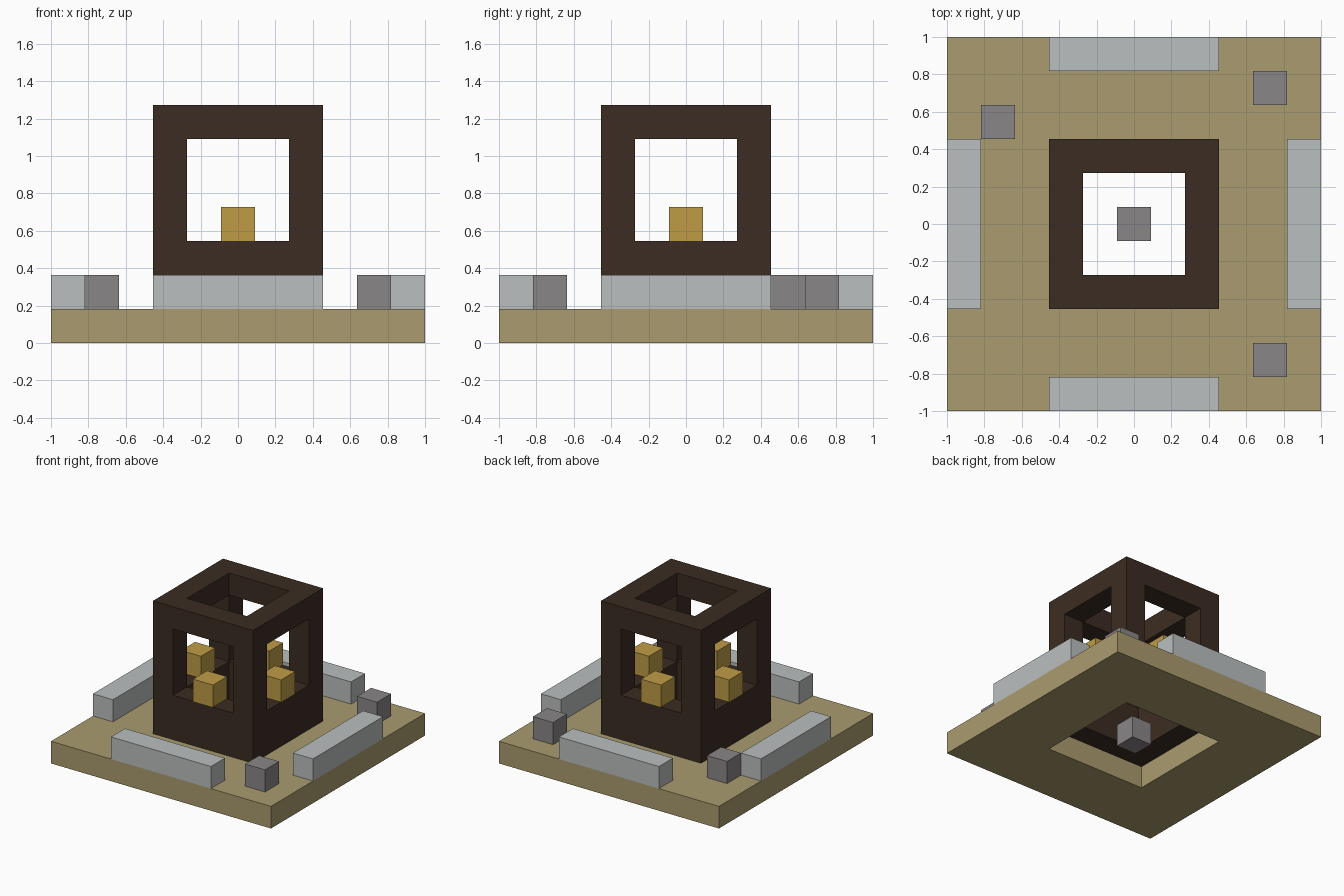
import bpy

if "Cube" in bpy.data.objects:
    bpy.data.objects.remove(bpy.data.objects["Cube"], do_unlink=True)

U = 2 / 11  # one block


def linear(c):
    return c / 12.92 if c <= 0.04045 else ((c + 0.055) / 1.055) ** 2.4


def material(name, hex_code):
    rgb = [linear(int(hex_code[i:i + 2], 16) / 255) for i in (0, 2, 4)]
    mat = bpy.data.materials.new(name)
    mat.use_nodes = True
    mat.diffuse_color = (*rgb, 1)
    bsdf = next(n for n in mat.node_tree.nodes if n.type == 'BSDF_PRINCIPLED')
    bsdf.inputs["Base Color"].default_value = (*rgb, 1)
    return mat


sand = material("sand", "AA9C6E")
pale_stone = material("pale_stone", "BBBFBF")
dark_stone = material("dark_stone", "8A8688")
dark_wood = material("dark_wood", "3B2C22")
gold = material("gold", "BF9C46")


def box(name, size, centre, mat=None):
    """Box measured in blocks; centre z is the middle of the box."""
    bpy.ops.mesh.primitive_cube_add(size=1, location=[c * U for c in centre])
    ob = bpy.context.object
    ob.name = ob.data.name = name
    ob.scale = [s * U for s in size]
    bpy.ops.object.transform_apply(location=False, rotation=False, scale=True)
    if mat:
        ob.data.materials.append(mat)
    return ob


def cut(ob, size, centre):
    """Cut a box-shaped opening out of an object."""
    cutter = box("cutter", size, centre)
    cutter.hide_render = True
    mod = ob.modifiers.new("opening", 'BOOLEAN')
    mod.operation = 'DIFFERENCE'
    mod.solver = 'EXACT'
    mod.object = cutter
    bpy.context.view_layer.objects.active = ob
    bpy.ops.object.modifier_apply(modifier=mod.name)
    bpy.data.objects.remove(cutter, do_unlink=True)


# Base plate with a square well
base = box("base_plate", (11, 11, 1), (0, 0, 0.5), sand)
cut(base, (5, 5, 3), (0, 0, 0.5))

# Open tower: a shaft through the middle and a window in each wall
tower = box("tower_frame", (5, 5, 6), (0, 0, 4), dark_wood)
cut(tower, (3, 3, 8), (0, 0, 4))
cut(tower, (7, 3, 3), (0, 0, 4.5))
cut(tower, (3, 7, 3), (0, 0, 4.5))

# A low wall along each edge and a gold block on each window sill
for side, dx, dy in (("front", 0, -1), ("back", 0, 1), ("left", 1, 0), ("right", -1, 0)):
    size = (5, 1, 1) if dx == 0 else (1, 5, 1)
    box(side + "_wall", size, (5 * dx, 5 * dy, 1.5), pale_stone)
    box(side + "_sill_block", (1, 1, 1), (2 * dx, 2 * dy, 3.5), gold)

# Loose stones on the plate and one in the well
for name, x, y, z in (("front_left_stone", 4, -4, 1.5), ("back_left_stone", 4, 4, 1.5),
                      ("back_right_stone", -4, 3, 1.5), ("well_stone", 0, 0, 0.5)):
    box(name, (1, 1, 1), (x, y, z), dark_stone)
